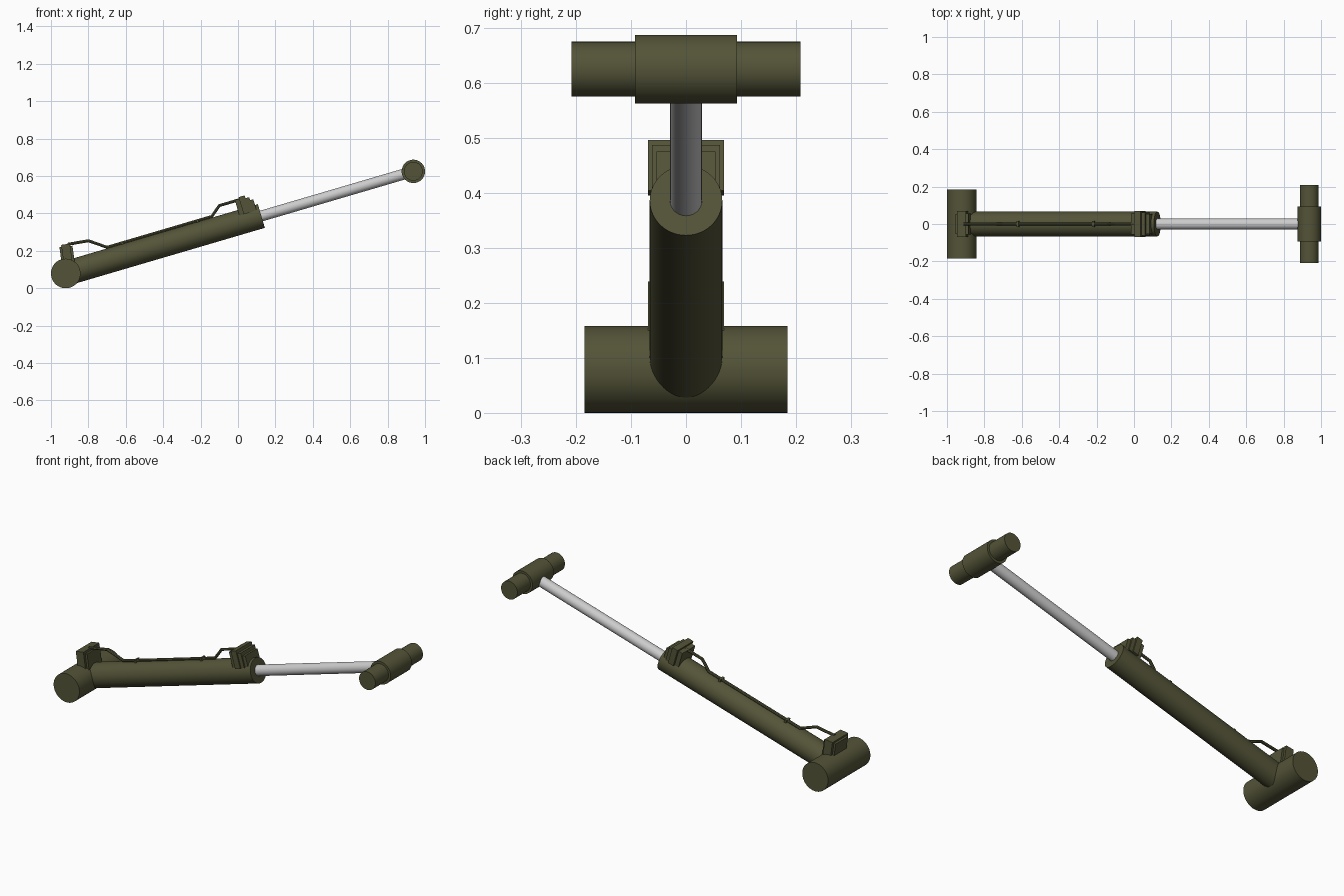
import bpy, math
from mathutils import Vector, Matrix

if "Cube" in bpy.data.objects:
    bpy.data.objects.remove(bpy.data.objects["Cube"])

BASE = Vector((-0.921, 0, 0.079))      # base pivot centre
TIP = Vector((0.9375, 0, 0.625))       # rod-end pivot centre
AXIS = TIP - BASE
TILT = -math.atan2(AXIS.z, AXIS.x)
# frame whose x runs along the piston and z points off its top
FRAME = Matrix.Translation(BASE) @ Matrix.Rotation(TILT, 4, 'Y')


def material(name, rgb):
    m = bpy.data.materials.new(name)
    m.diffuse_color = (*rgb, 1)
    m.use_nodes = True
    m.node_tree.nodes["Principled BSDF"].inputs["Base Color"].default_value = m.diffuse_color
    return m


olive = material("olive paint", (0.088, 0.088, 0.040))
steel = material("polished steel", (0.60, 0.60, 0.60))


def rod(name, a, b, r, mat, sides=48):
    """Cylinder between two points."""
    a, b = Vector(a), Vector(b)
    bpy.ops.mesh.primitive_cylinder_add(vertices=sides, radius=r, depth=(b - a).length,
                                        location=(a + b) / 2)
    o = bpy.context.object
    o.rotation_euler = (b - a).to_track_quat('Z', 'Y').to_euler()
    o.name = name
    o.data.materials.append(mat)
    bpy.ops.object.shade_smooth_by_angle()
    return o


def block(name, frame, u, half_width, v):
    """Box spanning u along, +-half_width across and v upward in a frame."""
    bpy.ops.mesh.primitive_cube_add(size=1)
    o = bpy.context.object
    o.name = name
    size = Matrix.Diagonal((u[1] - u[0], 2 * half_width, v[1] - v[0], 1))
    o.data.transform(size)
    o.matrix_world = frame @ Matrix.Translation(((u[0] + u[1]) / 2, 0, (v[0] + v[1]) / 2))
    o.data.materials.append(olive)
    return o


def cross_pin(name, centre, r, half):
    side = Vector((0, half, 0))
    return rod(name, centre - side, centre + side, r, olive)


# pivots at both ends
cross_pin("base_pivot", BASE, 0.079, 0.185)
cross_pin("rod_end_sleeve", TIP, 0.0625, 0.093)
cross_pin("rod_end_pin", TIP, 0.050, 0.208)

# barrel and piston rod
rod("barrel", BASE, FRAME @ Vector((1.09, 0, 0)), 0.066, olive)
rod("piston_rod", FRAME @ Vector((1.0, 0, 0)), TIP, 0.029, steel)

# stepped port blocks near the barrel mouth
block("mouth_port_rear", FRAME, (0.978, 1.005), 0.056, (0.02, 0.122))
block("mouth_port_main", FRAME, (1.002, 1.035), 0.069, (0.035, 0.131))
block("mouth_port_middle", FRAME, (1.030, 1.056), 0.062, (0.035, 0.115))
block("mouth_port_front", FRAME, (1.053, 1.074), 0.054, (0.03, 0.098))

# port block on the base pivot
LEAN = Matrix.Translation(BASE) @ Matrix.Rotation(math.radians(-8), 4, 'Y')
block("base_port_main", LEAN, (-0.003, 0.044), 0.069, (0.06, 0.155))
block("base_port_rear", LEAN, (-0.014, 0.0), 0.054, (0.06, 0.145))
block("base_port_front", LEAN, (0.04, 0.056), 0.056, (0.05, 0.142))

# hydraulic pipe joining the two ports
path = [(-0.91, 0.235), (-0.80, 0.254), (-0.70, 0.219), (-0.14, 0.384),
        (-0.10, 0.442), (0.02, 0.477)]
curve = bpy.data.curves.new("hydraulic_pipe", 'CURVE')
curve.dimensions = '3D'
curve.bevel_depth = 0.008
curve.bevel_resolution = 2
curve.use_fill_caps = True
spline = curve.splines.new('POLY')
spline.points.add(len(path) - 1)
for p, (x, z) in zip(spline.points, path):
    p.co = (x, 0, z, 1)
pipe = bpy.data.objects.new("hydraulic_pipe", curve)
curve.materials.append(olive)
bpy.context.collection.objects.link(pipe)
bpy.ops.object.select_all(action='DESELECT')
pipe.select_set(True)
bpy.context.view_layer.objects.active = pipe
bpy.ops.object.convert(target='MESH')
bpy.ops.object.shade_smooth_by_angle()

# pipe clamps on the barrel
for i, u in enumerate((0.335, 0.755)):
    block(f"pipe_clamp_{i + 1}", FRAME, (u - 0.006, u + 0.006), 0.017, (0.055, 0.08))
